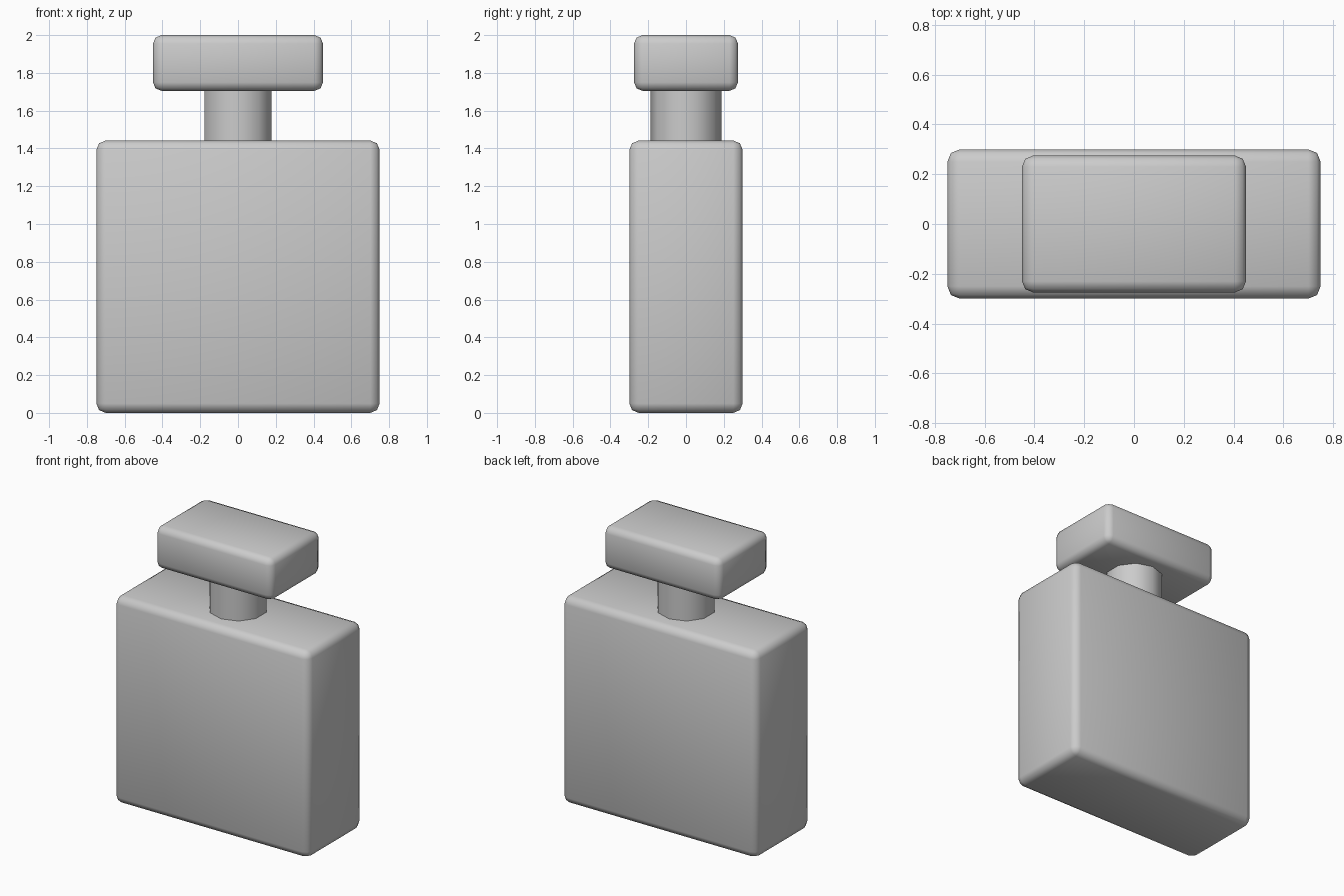
import bpy
import math

if "Cube" in bpy.data.objects:
    bpy.data.objects.remove(bpy.data.objects["Cube"])


def rounded_box(name, size, z_mid, bevel):
    bpy.ops.mesh.primitive_cube_add(size=1, location=(0, 0, z_mid))
    ob = bpy.context.object
    ob.name = name
    ob.scale = size
    bpy.ops.object.transform_apply(location=False, rotation=False, scale=True)
    mod = ob.modifiers.new("rounded_edges", 'BEVEL')
    mod.width = bevel
    mod.segments = 2
    bpy.ops.object.shade_smooth()
    return ob


# Flat bottle body
rounded_box("bottle_body", (1.5, 0.6, 1.442), 0.721, 0.05)

# Ten-sided neck between body and stopper
bpy.ops.mesh.primitive_cylinder_add(vertices=10, radius=0.1875, depth=0.32,
                                    location=(0, 0, 1.57))
neck = bpy.context.object
neck.name = "bottle_neck"
bpy.ops.object.shade_smooth_by_angle(angle=math.radians(40))

# Block stopper
rounded_box("stopper", (0.9, 0.55, 0.295), 1.8525, 0.045)
